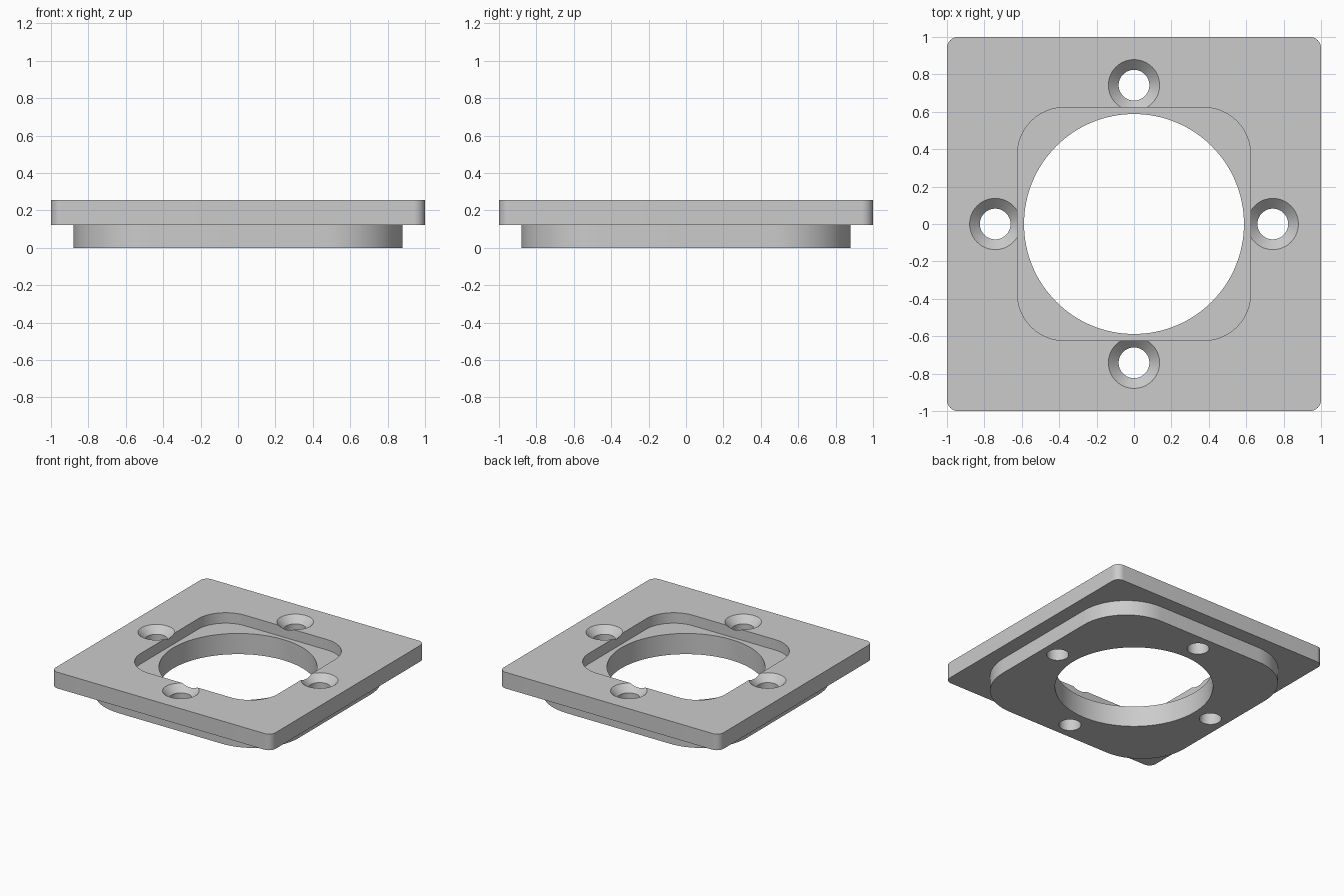
import bpy
from math import cos, sin, pi, radians

cube = bpy.data.objects.get("Cube")
if cube:
    bpy.data.objects.remove(cube, do_unlink=True)

TOP, PLATE_BOTTOM, POCKET_FLOOR = 0.256, 0.123, 0.17
HOLE_OFFSET, HOLE_R, SINK_R = 0.742, 0.082, 0.137

grey = bpy.data.materials.new("plain grey")
grey.use_nodes = True
colour = (0.6, 0.6, 0.6, 1)
grey.diffuse_color = colour
grey.node_tree.nodes["Principled BSDF"].inputs["Base Color"].default_value = colour


def loft(name, rings):
    """Closed solid through a stack of rings with equal point counts."""
    n = len(rings[0])
    verts = [v for ring in rings for v in ring]
    faces = [list(range(n))[::-1], [len(verts) - n + i for i in range(n)]]
    for k in range(len(rings) - 1):
        for i in range(n):
            a, b = k * n + i, k * n + (i + 1) % n
            faces.append([a, b, b + n, a + n])
    mesh = bpy.data.meshes.new(name)
    mesh.from_pydata(verts, [], faces)
    mesh.materials.append(grey)
    obj = bpy.data.objects.new(name, mesh)
    bpy.context.collection.objects.link(obj)
    return obj


def rounded_square(half, radius, z, steps=16):
    c = half - radius
    ring = []
    for q, (sx, sy) in enumerate([(1, 1), (-1, 1), (-1, -1), (1, -1)]):
        for i in range(steps + 1):
            a = (q + i / steps) * pi / 2
            ring.append((sx * c + radius * cos(a), sy * c + radius * sin(a), z))
    return ring


def circle(radius, z, x=0, y=0, n=64):
    return [(x + radius * cos(2 * pi * i / n), y + radius * sin(2 * pi * i / n), z)
            for i in range(n)]


def combine(target, tool, operation):
    mod = target.modifiers.new("cut", 'BOOLEAN')
    mod.operation, mod.solver, mod.object = operation, 'EXACT', tool
    bpy.context.view_layer.objects.active = target
    bpy.ops.object.modifier_apply(modifier=mod.name)
    bpy.data.objects.remove(tool, do_unlink=True)


# Square flange with the rounded boss underneath
plate = loft("mounting_plate", [rounded_square(1, 0.06, z) for z in (PLATE_BOTTOM, TOP)])
boss = loft("lower_boss", [rounded_square(0.88, 0.41, z) for z in (0, 0.15)])
combine(plate, boss, 'UNION')

# Rounded pocket and round centre bore
pocket = loft("pocket_cutter", [rounded_square(0.623, 0.25, z) for z in (POCKET_FLOOR, 0.4)])
combine(plate, pocket, 'DIFFERENCE')
bore = loft("bore_cutter", [circle(0.588, z, n=128) for z in (-0.1, 0.4)])
combine(plate, bore, 'DIFFERENCE')

# Four countersunk screw holes
sink_z = TOP - (SINK_R - HOLE_R)
for k in range(4):
    x, y = HOLE_OFFSET * cos(k * pi / 2), HOLE_OFFSET * sin(k * pi / 2)
    screw = loft("screw_cutter", [circle(HOLE_R, -0.1, x, y), circle(HOLE_R, sink_z, x, y),
                                  circle(SINK_R, TOP, x, y), circle(SINK_R, 0.4, x, y)])
    combine(plate, screw, 'DIFFERENCE')

# Smooth round walls, crisp edges
bpy.ops.object.select_all(action='DESELECT')
plate.select_set(True)
bpy.context.view_layer.objects.active = plate
bpy.ops.object.shade_smooth_by_angle(angle=radians(30))
